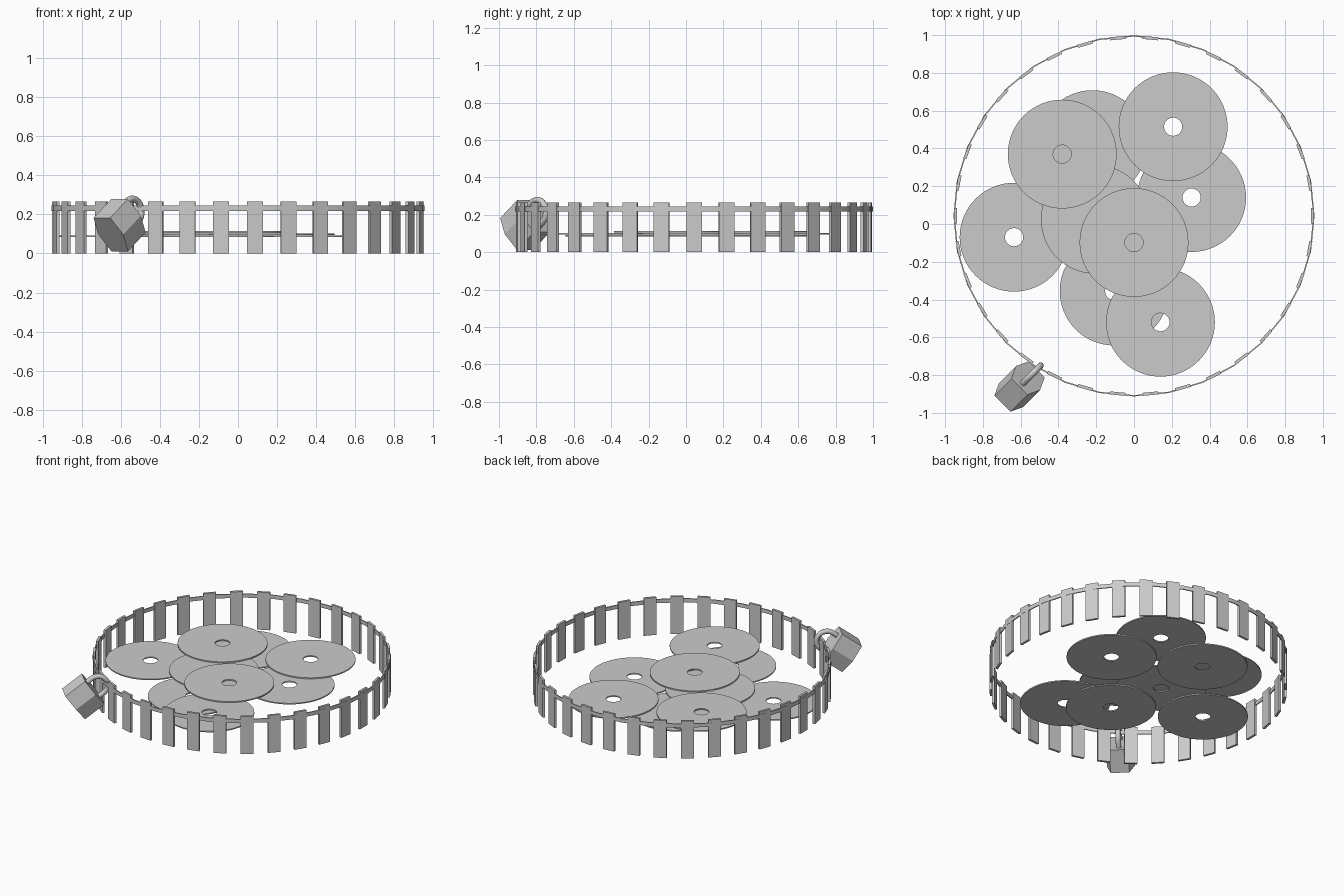
import bpy, bmesh, math
from mathutils import Vector, Matrix

if "Cube" in bpy.data.objects:
    bpy.data.objects.remove(bpy.data.objects["Cube"])

RING_Y, RING_R = 0.043, 0.956


def finish(name, bm, matrix=None, smooth=False):
    bmesh.ops.recalc_face_normals(bm, faces=bm.faces)
    mesh = bpy.data.meshes.new(name)
    bm.to_mesh(mesh)
    bm.free()
    ob = bpy.data.objects.new(name, mesh)
    bpy.context.collection.objects.link(ob)
    if matrix is not None:
        ob.matrix_world = matrix
    if smooth:
        bpy.ops.object.select_all(action='DESELECT')
        ob.select_set(True)
        bpy.context.view_layer.objects.active = ob
        bpy.ops.object.shade_smooth_by_angle(angle=math.radians(35))
    return ob


def washer(name, r_in, r_out, z0, z1, sides, x, y):
    """Flat ring with a rectangular cross-section."""
    bm = bmesh.new()
    loops = []
    for i in range(sides):
        t = math.tau * i / sides
        c, s = math.cos(t), math.sin(t)
        loops.append([bm.verts.new((r * c, r * s, z)) for r, z in
                      ((r_in, z0), (r_out, z0), (r_out, z1), (r_in, z1))])
    for i in range(sides):
        a, b = loops[i], loops[(i + 1) % sides]
        for k in range(4):
            m = (k + 1) % 4
            bm.faces.new((a[k], b[k], b[m], a[m]))
    return finish(name, bm, Matrix.Translation((x, y, 0)), smooth=True)


# Thin band that holds the slats together
washer("band", RING_R - 0.007, RING_R, 0.218, 0.245, 32, 0, RING_Y)

# Upright slats
SLATS = 34
for i in range(SLATS):
    bm = bmesh.new()
    bmesh.ops.create_cube(bm, size=1, matrix=Matrix.Translation((0.945, 0, 0.1325))
                          @ Matrix.Diagonal((0.016, 0.083, 0.265, 1)))
    finish("slat", bm, Matrix.Translation((0, RING_Y, 0))
           @ Matrix.Rotation(math.tau * i / SLATS, 4, 'Z'))

# Overlapping discs with centre holes, stacked in three layers
layers = {
    0.084: [(-0.635, -0.07), (-0.22, 0.42), (0.305, 0.14), (-0.105, -0.355)],
    0.095: [(-0.205, 0.025), (0.207, 0.515), (0.14, -0.52)],
    0.106: [(-0.38, 0.37), (0.0, -0.098)],
}
for z, spots in layers.items():
    for x, y in spots:
        washer("disc", 0.048, 0.288, z, z + 0.008, 64, x, y)

# Padlock frame: local x = width, z = towards the shackle, hung tilted on the band
u = Vector((-1, -1, 0)).normalized()
v = Vector((1, -1, 0)).normalized()
up = Vector((0, 0, 1))
wx = 0.6 * u + 0.8 * up
wz = -0.8 * u + 0.6 * up
wy = wz.cross(wx)
centre = 1.037 * u + 0.18 * v + 0.145 * up
lock = Matrix.Translation(centre) @ Matrix((wx, wy, wz)).transposed().to_4x4()

# Six-sided lock body
bm = bmesh.new()
outline = [(-0.107, -0.06), (0, -0.09), (0.107, -0.06),
           (0.107, 0.06), (0, 0.09), (-0.107, 0.06)]
base = bm.faces.new([bm.verts.new((x, y, -0.08)) for x, y in outline])
top = bmesh.ops.extrude_face_region(bm, geom=[base], use_keep_orig=True)
bmesh.ops.translate(bm, vec=(0, 0, 0.16),
                    verts=[e for e in top["geom"] if isinstance(e, bmesh.types.BMVert)])
finish("lock_body", bm, lock)

# Curved shackle, swept round tube
R, TUBE, Z0 = 0.066, 0.017, 0.115
path = [(R, 0.06)] + [(R * math.cos(math.pi * i / 12), Z0 + R * math.sin(math.pi * i / 12))
                      for i in range(13)] + [(-R, 0.06)]
bm = bmesh.new()
rings = []
for i, (x, z) in enumerate(path):
    t = math.pi * min(max(i - 1, 0), 12) / 12
    rings.append([bm.verts.new((x + TUBE * math.cos(k * math.tau / 12) * math.cos(t),
                                TUBE * math.sin(k * math.tau / 12),
                                z + TUBE * math.cos(k * math.tau / 12) * math.sin(t)))
                  for k in range(12)])
for a, b in zip(rings, rings[1:]):
    for k in range(12):
        m = (k + 1) % 12
        bm.faces.new((a[k], a[m], b[m], b[k]))
bm.faces.new(rings[0])
bm.faces.new(rings[-1])
finish("shackle", bm, lock, smooth=True)
